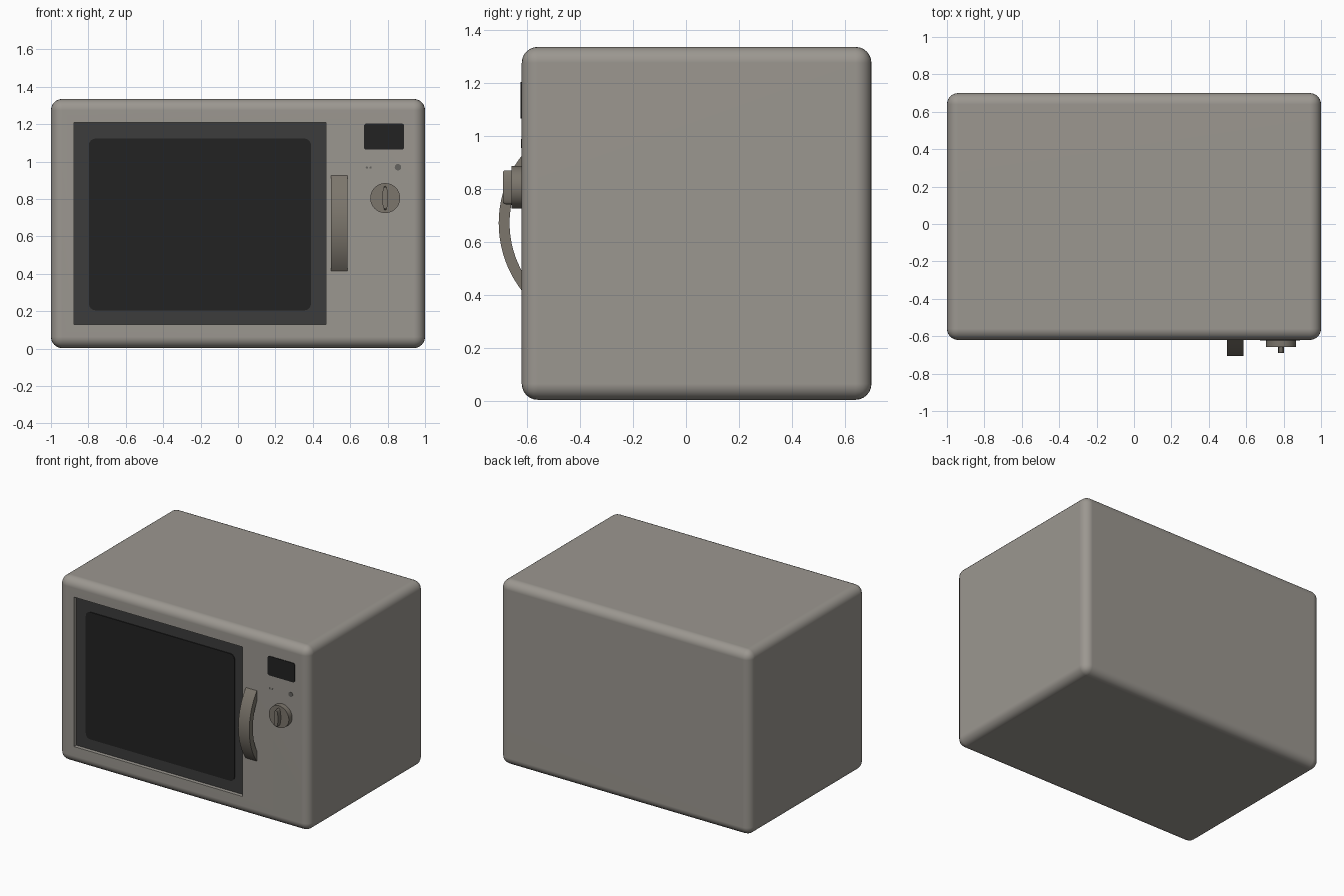
import bpy, bmesh, math

if "Cube" in bpy.data.objects:
    bpy.data.objects.remove(bpy.data.objects["Cube"])

FRONT = -0.62      # body front plane
RECESS = -0.593    # door panel plane


def material(name, rgb):
    m = bpy.data.materials.new(name)
    m.diffuse_color = (*rgb, 1)
    m.use_nodes = True
    m.node_tree.nodes["Principled BSDF"].inputs["Base Color"].default_value = m.diffuse_color
    return m


shell = material("warm_grey_shell", (0.33, 0.31, 0.28))
frame = material("dark_grey_frame", (0.045, 0.045, 0.045))
glass = material("black_glass", (0.016, 0.016, 0.016))
trim = material("brown_grey_trim", (0.20, 0.18, 0.15))
mark = material("mid_grey_mark", (0.13, 0.125, 0.115))


def finish(bm, name, mats, smooth=35):
    bmesh.ops.recalc_face_normals(bm, faces=bm.faces)
    me = bpy.data.meshes.new(name)
    bm.to_mesh(me)
    bm.free()
    for m in mats:
        me.materials.append(m)
    ob = bpy.data.objects.new(name, me)
    bpy.context.collection.objects.link(ob)
    bpy.ops.object.select_all(action='DESELECT')
    ob.select_set(True)
    bpy.context.view_layer.objects.active = ob
    bpy.ops.object.shade_smooth_by_angle(angle=math.radians(smooth))
    return ob


def prism(points, offset):
    """Closed 3D outline swept along an offset vector."""
    bm = bmesh.new()
    a = [bm.verts.new(p) for p in points]
    b = [bm.verts.new([p[i] + offset[i] for i in range(3)]) for p in points]
    n = len(a)
    for i in range(n):
        j = (i + 1) % n
        bm.faces.new((a[i], a[j], b[j], b[i]))
    bm.faces.new(a[::-1])
    bm.faces.new(b)
    return bm


def plate(name, x0, x1, z0, z1, r, y, mat, thick=0.006):
    """Rounded plate lying on a front-facing plane."""
    pts = []
    for k, (cx, cz) in enumerate([(x1 - r, z1 - r), (x0 + r, z1 - r),
                                  (x0 + r, z0 + r), (x1 - r, z0 + r)]):
        for i in range(7):
            a = math.pi / 2 * (k + i / 6)
            pts.append((cx + r * math.cos(a), y, cz + r * math.sin(a)))
    return finish(prism(pts, (0, -thick, 0)), name, [mat])


def disc(name, cx, cz, rx, rz, y0, y1, bevel, mat):
    """Elliptical button along y with a rounded front rim."""
    n = 40
    pts = [(cx + rx * math.cos(2 * math.pi * i / n), y0,
            cz + rz * math.sin(2 * math.pi * i / n)) for i in range(n)]
    bm = prism(pts, (0, y1 - y0, 0))
    rim = [e for e in bm.edges if all(abs(v.co.y - y1) < 1e-5 for v in e.verts)]
    bmesh.ops.bevel(bm, geom=rim, offset=bevel, segments=4, profile=0.5, affect='EDGES')
    return finish(bm, name, [mat])


# Rounded body with a recessed door panel
bm = bmesh.new()
bmesh.ops.create_cube(bm, size=1)
for v in bm.verts:
    v.co.x *= 2.0
    v.co.y = 0.70 if v.co.y > 0 else FRONT
    v.co.z = 1.335 if v.co.z > 0 else 0.003
bmesh.ops.bevel(bm, geom=bm.edges[:], offset=0.06, segments=6, profile=0.5, affect='EDGES')
bm.normal_update()
door = min((f for f in bm.faces if f.calc_area() > 0.5), key=lambda f: f.calc_center_median().y)
for y in (FRONT, RECESS):
    bmesh.ops.inset_individual(bm, faces=[door], thickness=0.02)
    c = door.calc_center_median()
    for v in door.verts:
        v.co = (0.471 if v.co.x > c.x else -0.877, y, 1.21 if v.co.z > c.z else 0.13)
door.material_index = 1
body = finish(bm, "body", [shell, frame])
wn = body.modifiers.new("even_shading", 'WEIGHTED_NORMAL')
wn.keep_sharp = True

# Door window and display
plate("door_window", -0.797, 0.39, 0.205, 1.123, 0.035, RECESS, glass)
plate("display", 0.674, 0.888, 1.064, 1.203, 0.012, FRONT, glass, 0.004)

# Curved door handle
R, T, CY, CZ, A, N = 0.417, 0.041, -0.29, 0.67, 0.68, 20
angles = [-A + 2 * A * i / N for i in range(N + 1)]
arc = [(0.497, CY - R * math.cos(a), CZ + R * math.sin(a)) for a in angles]
arc += [(0.497, CY - (R - T) * math.cos(a), CZ + (R - T) * math.sin(a)) for a in angles[::-1]]
finish(prism(arc, (0.088, 0, 0)), "door_handle", [trim])

# Dial with raised grip
disc("dial", 0.787, 0.805, 0.08, 0.08, FRONT + 0.005, -0.658, 0.012, trim)
disc("dial_grip", 0.787, 0.805, 0.016, 0.064, -0.655, -0.691, 0.009, trim)

# Small indicator marks
plate("indicator", 0.838, 0.872, 0.953, 0.987, 0.016, FRONT, mark, 0.002)
for i, x in enumerate((0.683, 0.703)):
    plate(f"indicator_dot_{i + 1}", x, x + 0.012, 0.962, 0.974, 0.005, FRONT, mark, 0.002)
